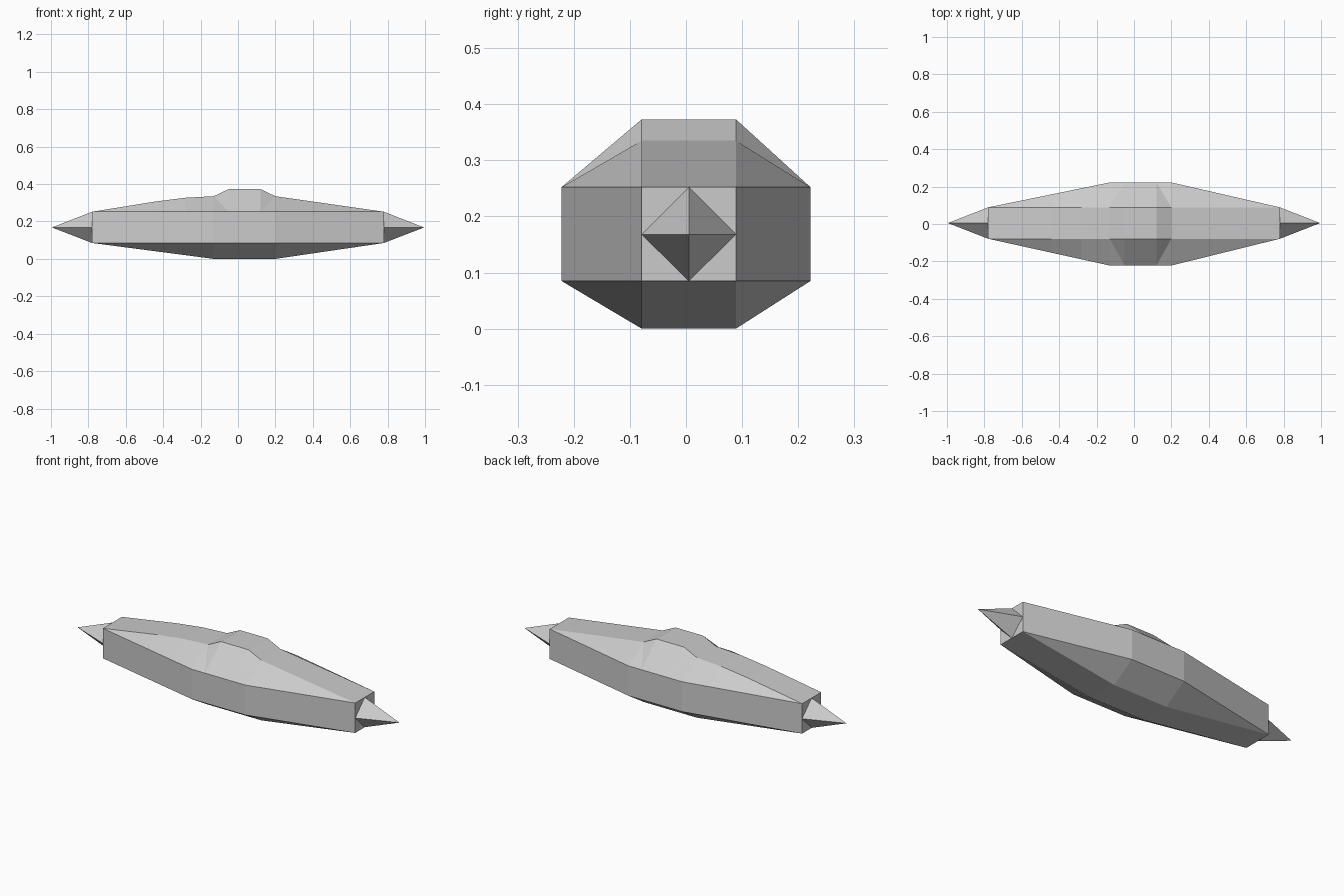
import bpy, bmesh

if "Cube" in bpy.data.objects:
    bpy.data.objects.remove(bpy.data.objects["Cube"])

Y0, Y1 = -0.079, 0.089      # inner deck edges
YO = 0.222                  # full half width
ZL, ZH, ZM = 0.085, 0.252, 0.168


def finish(name, bm):
    bmesh.ops.remove_doubles(bm, verts=bm.verts, dist=0.0005)
    bmesh.ops.recalc_face_normals(bm, faces=bm.faces)
    me = bpy.data.meshes.new(name)
    bm.to_mesh(me)
    bm.free()
    ob = bpy.data.objects.new(name, me)
    bpy.context.collection.objects.link(ob)
    return ob


def loft(name, sections):
    bm = bmesh.new()
    rings = [[bm.verts.new(p) for p in s] for s in sections]
    n = len(rings[0])
    for a, b in zip(rings, rings[1:]):
        for i in range(n):
            j = (i + 1) % n
            bm.faces.new((a[i], a[j], b[j], b[i]))
    bm.faces.new(rings[0])
    bm.faces.new(rings[-1][::-1])
    bmesh.ops.remove_doubles(bm, verts=bm.verts, dist=0.0005)
    bmesh.ops.dissolve_degenerate(bm, edges=bm.edges, dist=0.0001)
    return finish(name, bm)


def section(x, f, top):
    """Octagon that narrows to the square end as f goes to 0."""
    a = Y0 + (-YO - Y0) * f
    b = Y1 + (YO - Y1) * f
    low = ZL * (1 - f)
    return [(x, Y0, low), (x, Y1, low), (x, b, ZL), (x, b, ZH),
            (x, Y1, top), (x, Y0, top), (x, a, ZH), (x, a, ZL)]


# hull, with the slightly swollen deck ahead of the cabin
loft("hull", [section(-0.78, 0, ZH), section(-0.44, 0.523, 0.307),
              section(-0.28, 0.769, 0.327), section(-0.13, 1, 0.335),
              section(0.2, 1, 0.335), section(0.78, 0, ZH)])

# pointed ends
for side, name in ((-1, "left_spike"), (1, "right_spike")):
    bm = bmesh.new()
    x = 0.78 * side
    base = [bm.verts.new(p) for p in ((x, Y0, ZM), (x, 0.005, ZH),
                                      (x, Y1, ZM), (x, 0.005, ZL))]
    tip = bm.verts.new((side * 0.995, 0.005, ZM))
    for i in range(4):
        bm.faces.new((base[i], base[(i + 1) % 4], tip))
    bm.faces.new(base)
    finish(name, bm)

# raised cabin, sloping down to the hull edges
bm = bmesh.new()
prof = [(-0.13, 0.335), (-0.05, 0.373), (0.12, 0.373), (0.2, 0.335)]
left = [bm.verts.new((x, Y0, z)) for x, z in prof]
right = [bm.verts.new((x, Y1, z)) for x, z in prof]
for i in range(3):
    bm.faces.new((left[i], left[i + 1], right[i + 1], right[i]))
for row, y in ((left, -YO), (right, YO)):
    f, b = (bm.verts.new((x, y, ZH)) for x in (-0.05, 0.12))
    bm.faces.new((row[1], row[2], b, f))
    bm.faces.new((row[0], row[1], f))
    bm.faces.new((row[2], row[3], b))
finish("cabin", bm)
